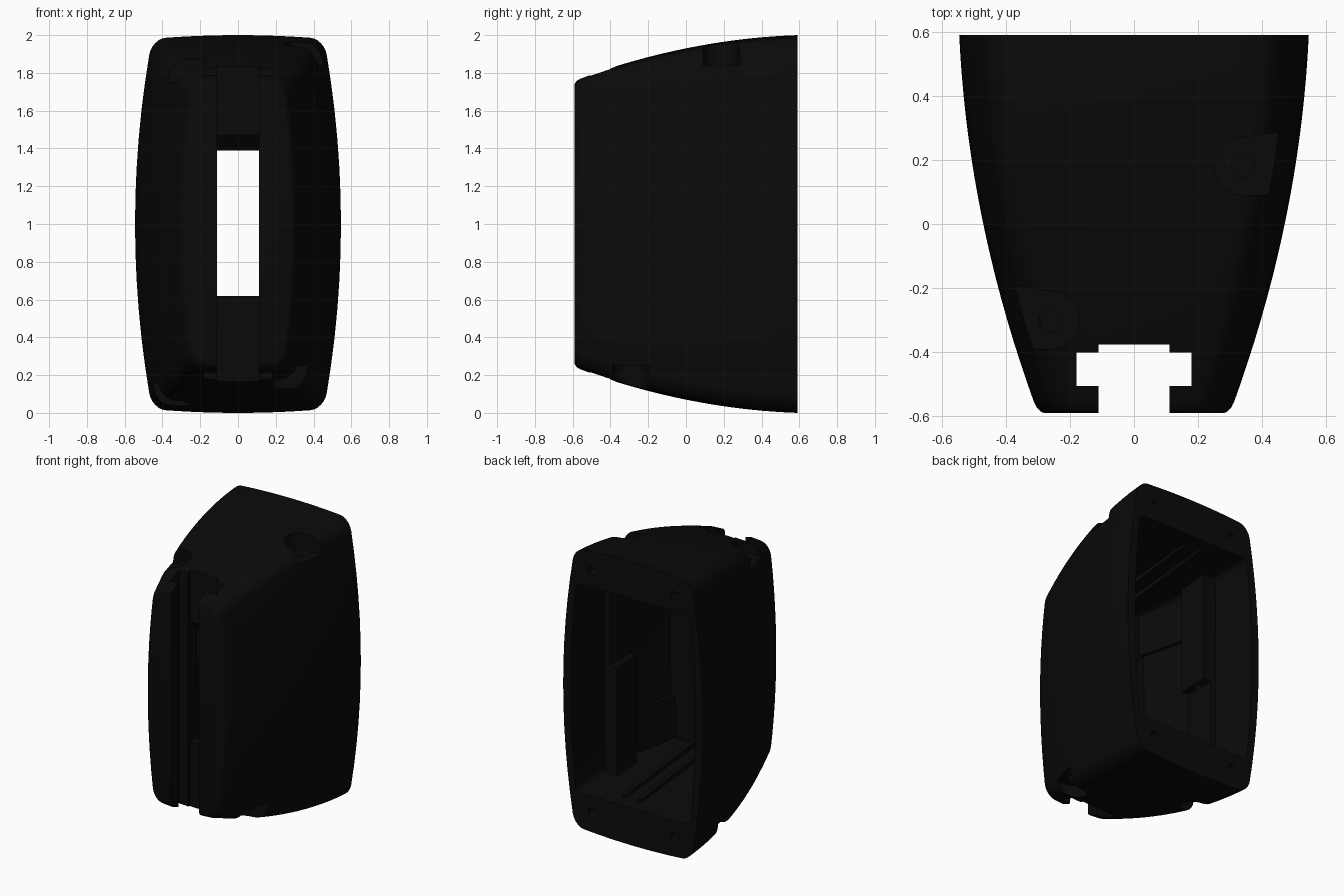
import bpy, bmesh, math
from mathutils import Matrix, Vector

if "Cube" in bpy.data.objects:
    bpy.data.objects.remove(bpy.data.objects["Cube"])

mat = bpy.data.materials.new("black_plastic")
mat.diffuse_color = (0.003, 0.003, 0.003, 1)
mat.use_nodes = True
mat.node_tree.nodes["Principled BSDF"].inputs["Base Color"].default_value = mat.diffuse_color


def make(name, bm):
    bmesh.ops.recalc_face_normals(bm, faces=bm.faces)
    me = bpy.data.meshes.new(name)
    bm.to_mesh(me)
    bm.free()
    ob = bpy.data.objects.new(name, me)
    bpy.context.collection.objects.link(ob)
    me.materials.append(mat)
    return ob


def outline(w, h, r, pinch, crown):
    """Rounded rectangle in x/z with bowed sides, centred on z = 1."""
    pts = []
    corners = [(1, 1, 0), (-1, 1, 90), (-1, -1, 180), (1, -1, 270)]
    arcs = []
    for sx, sz, a0 in corners:
        arcs.append([(sx * (w - r) + r * math.cos(math.radians(a0 + 15 * i)),
                      sz * (h - r) + r * math.sin(math.radians(a0 + 15 * i))) for i in range(7)])
    for k, arc in enumerate(arcs):
        pts += arc
        p, q = Vector(arc[-1]), Vector(arcs[(k + 1) % 4][0])
        pts += [tuple(p.lerp(q, i / 12)) for i in range(1, 12)]
    return [(x * (1 - pinch * (z / h) ** 2),
             1 + z * (1 - crown * (x / w) ** 2)) for x, z in pts]


def loft(name, sections):
    """sections: list of (y, x/z outline)."""
    bm = bmesh.new()
    rings = [[bm.verts.new((x, y, z)) for x, z in pts] for y, pts in sections]
    for a, b in zip(rings, rings[1:]):
        n = len(a)
        for i in range(n):
            bm.faces.new((a[i], a[(i + 1) % n], b[(i + 1) % n], b[i]))
    bm.faces.new(rings[0])
    bm.faces.new(rings[-1])
    return make(name, bm)


def box(name, x0, x1, y0, y1, z0, z1):
    bm = bmesh.new()
    bmesh.ops.create_cube(bm, size=1)
    for v in bm.verts:
        v.co = Vector(((x0 + x1) / 2 + v.co.x * (x1 - x0),
                       (y0 + y1) / 2 + v.co.y * (y1 - y0),
                       (z0 + z1) / 2 + v.co.z * (z1 - z0)))
    return make(name, bm)


def prism(name, pts, depth):
    """Extrude a 3D polygon along the depth vector."""
    bm = bmesh.new()
    f = bm.faces.new([bm.verts.new(p) for p in pts])
    ext = bmesh.ops.extrude_face_region(bm, geom=[f])
    for g in ext["geom"]:
        if isinstance(g, bmesh.types.BMVert):
            g.co += Vector(depth)
    return make(name, bm)


def drill(name, centre, r, length, axis):
    rot = Matrix.Rotation(math.pi / 2, 4, 'X') if axis == 'Y' else Matrix()
    bm = bmesh.new()
    bmesh.ops.create_cone(bm, cap_ends=True, segments=20, radius1=r, radius2=r, depth=length,
                          matrix=Matrix.Translation(centre) @ rot)
    return make(name, bm)


def cut(target, cutter):
    m = target.modifiers.new("cut", 'BOOLEAN')
    m.operation, m.solver, m.object = 'DIFFERENCE', 'EXACT', cutter
    bpy.context.view_layer.objects.active = target
    bpy.ops.object.modifier_apply(modifier=m.name)
    bpy.data.objects.remove(cutter)


def turn(ob):
    """Half turn about the y axis through z = 1."""
    ob.data.transform(Matrix.Translation((0, 0, 1)) @ Matrix.Rotation(math.pi, 4, 'Y')
                      @ Matrix.Translation((0, 0, -1)))
    return ob


# outer housing
def size(y):
    t = 0.59 - y
    return 0.545 - 0.046 * t - 0.1375 * t * t, 1.0 - 0.035 * t - 0.142 * t * t


sections = []
for i in range(19):
    y = 0.59 - 1.145 * i / 18
    w, h = size(y)
    sections.append((y, outline(w, h, 0.085, 0.165, 0.02)))
for a in (30, 60, 90):
    s, c = math.sin(math.radians(a)), math.cos(math.radians(a))
    y = -0.555 - 0.035 * s
    w, h = size(y)
    d = 0.02 * (1 - c)
    sections.append((y, outline(w - d, h - d, 0.08, 0.165, 0.02)))
housing = loft("housing", sections)

# rear cavity
cavity = []
for i in range(9):
    y = 0.62 - 0.92 * i / 8
    cavity.append((y, outline(size(y)[0] - 0.06, 0.74 - 0.08 * i / 8, 0.04, 0.08, 0)))
cut(housing, loft("cavity", cavity))

# front T-slot running full height
half = [(0.11, -0.7), (0.11, -0.505), (0.18, -0.505), (0.18, -0.4), (0.11, -0.4), (0.11, -0.375)]
slot = [(x, y, -0.2) for x, y in half] + [(-x, y, -0.2) for x, y in reversed(half)]
cut(housing, prism("slot", slot, (0, 0, 2.5)))

# window through the slot wall, sloped at its upper end
window = [(-0.11, -0.45, 0.62), (-0.11, -0.2, 0.62), (-0.11, -0.2, 1.39), (-0.11, -0.3, 1.39),
          (-0.11, -0.375, 1.47), (-0.11, -0.45, 1.47)]
cut(housing, prism("window", window, (0.22, 0, 0)))

# screw pockets on top, repeated underneath by a half turn
for flip in (False, True):
    for cx, cy, floor, s in ((0.34, 0.18, 1.84, 1), (-0.26, -0.30, 1.75, -1)):
        pts = [(cx - s * 0.09 * math.sin(math.radians(a)),
                cy + 0.09 * math.cos(math.radians(a)), floor) for a in range(0, 181, 15)]
        pts += [(cx + s * 0.4, cy - 0.09, floor), (cx + s * 0.4, cy + 0.15, floor)]
        tools = [prism("pocket", pts, (0, 0, 0.5)),
                 drill("screw_hole", (cx, cy, floor), 0.035, 0.12, 'Z')]
        for tool in tools:
            cut(housing, turn(tool) if flip else tool)

# assembly holes in the rear rim
for sx in (-1, 1):
    for sz in (-1, 1):
        cut(housing, drill("rim_hole", (sx * 0.32, 0.55, 1 + sz * 0.85), 0.03, 0.3, 'Y'))

# side-wall bosses, pads and ribs inside the cavity, half-turn symmetric
parts = [housing]
for flip, side in ((False, "right"), (True, "left")):
    boss = box(side + "_boss", 0.33, 0.43, 0.08, 0.30, 0.26, 1.06)
    cut(boss, drill("boss_hole", (0.375, 0.19, 1.05), 0.025, 0.3, 'Z'))
    backing = box(side + "_boss_backing", 0.385, 0.43, 0.08, 0.30, 1.06, 1.74)
    pad = prism(side + "_wall_pad", [(0.395, 0.08, 0.28), (0.29, -0.31, 0.28),
                                     (0.32, -0.31, 0.28), (0.42, 0.08, 0.28)], (0, 0, 0.36))
    ribs = [prism(side + "_floor_rib", [(x, 0.5, 0.24), (x, -0.31, 0.3), (x, -0.31, 0.38),
                                       (x, 0.5, 0.29)], (0.03, 0, 0)) for x in (0.0, 0.12)]
    for ob in [boss, backing, pad] + ribs:
        parts.append(turn(ob) if flip else ob)

for ob in parts:
    bpy.ops.object.select_all(action='DESELECT')
    ob.select_set(True)
    bpy.context.view_layer.objects.active = ob
    bpy.ops.object.shade_smooth_by_angle(angle=math.radians(30))
